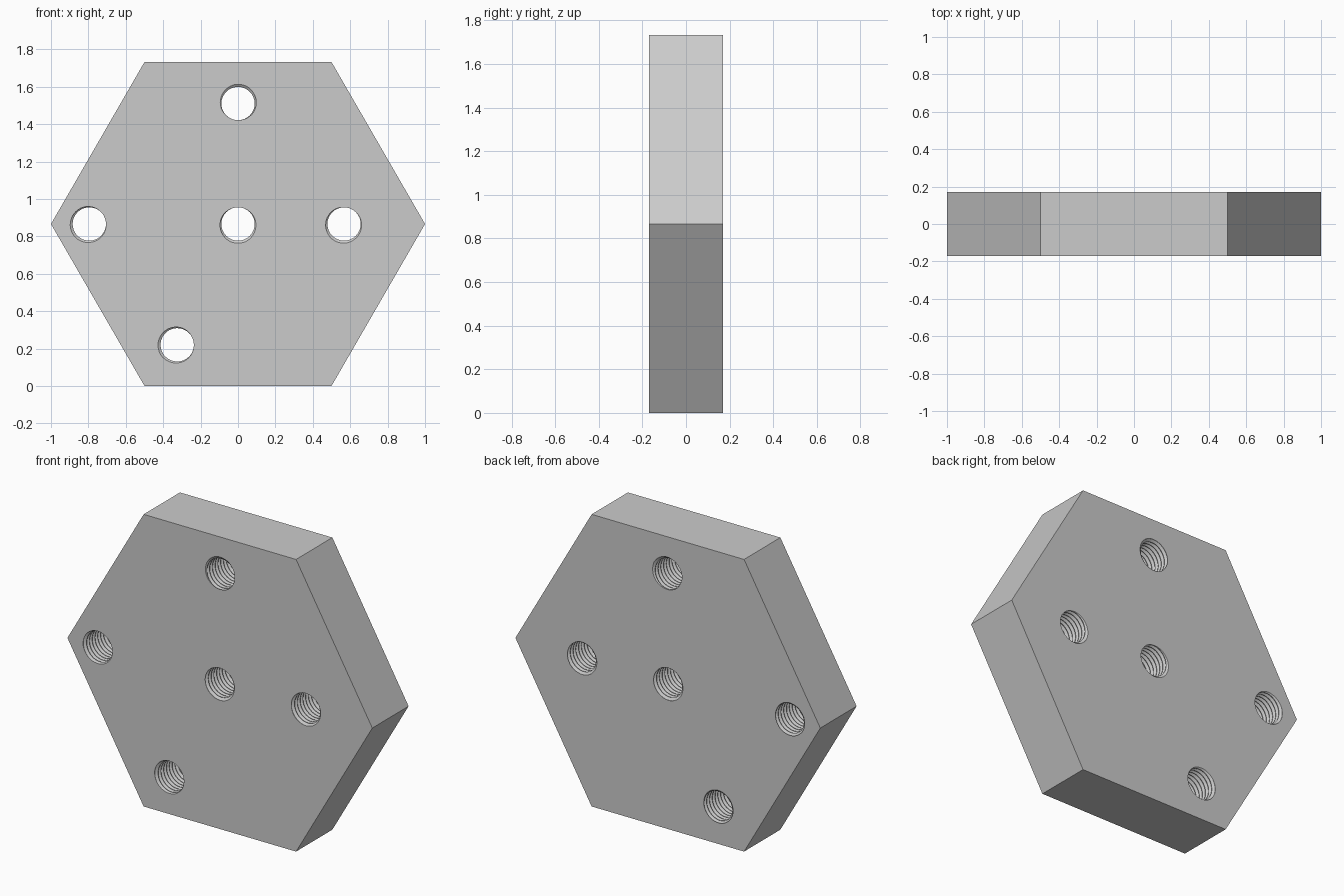
import bpy, bmesh
from math import pi, sin, cos, sqrt

cube = bpy.data.objects.get("Cube")
if cube:
    bpy.data.objects.remove(cube, do_unlink=True)

THICK = 0.34
MID = sqrt(3) / 2
MAJOR, MINOR, PITCH = 0.103, 0.089, 0.026
SEGS = 40
TURNS = int(THICK / PITCH) + 5

# Thread profile over one pitch: (offset along axis in pitches, radius)
PROFILE = [(-0.44, MINOR), (-0.06, MAJOR), (0.06, MAJOR), (0.44, MINOR)]

# Hole centre x, z and the angle at which the thread groove meets the front face
HOLES = [
    (0.0, 1.51, 0.2),
    (-0.795, MID, 4.2),
    (0.0, MID, pi),
    (0.567, MID, 3.5),
    (-0.325, 0.22, 4.5),
]


def add_thread(bm, x, z, phase):
    """Closed right-handed threaded rod along y."""
    start = -THICK / 2 - 2 * PITCH
    steps = TURNS * SEGS
    rows = []
    for off, r in PROFILE:
        row = []
        for s in range(steps + 1):
            a = phase + 2 * pi * s / SEGS
            y = start + PITCH * (s / SEGS + off)
            row.append(bm.verts.new((x + r * sin(a), y, z + r * cos(a))))
        rows.append(row)
    # Flanks and groove bottom, then the land joining each turn to the next
    for a, b in zip(rows, rows[1:]):
        for s in range(steps):
            bm.faces.new((a[s], a[s + 1], b[s + 1], b[s]))
    first, last = rows[0], rows[-1]
    for s in range(steps - SEGS):
        bm.faces.new((last[s], last[s + 1], first[s + SEGS + 1], first[s + SEGS]))
    # Fan caps over the two stepped ends
    begin = first[:SEGS + 1] + [row[0] for row in reversed(rows[1:])]
    end = last[steps - SEGS:] + [row[-1] for row in reversed(rows[:-1])]
    for loop, y in ((begin, start - PITCH), (end, start + PITCH * (TURNS + 1))):
        hub = bm.verts.new((x, y, z))
        for p, q in zip(loop, loop[1:] + loop[:1]):
            bm.faces.new((hub, p, q))


# Hexagonal plate standing on one flat side
bpy.ops.mesh.primitive_cylinder_add(
    vertices=6, radius=1, depth=THICK, location=(0, 0, MID),
    rotation=(pi / 2, pi / 6, 0))
plate = bpy.context.object
plate.name = "hexagonal_plate"
bpy.ops.object.transform_apply(location=True, rotation=True, scale=True)

# Threaded hole cutters
bm = bmesh.new()
for hole in HOLES:
    add_thread(bm, *hole)
bmesh.ops.recalc_face_normals(bm, faces=bm.faces)
mesh = bpy.data.meshes.new("thread_cutters")
bm.to_mesh(mesh)
bm.free()
cutters = bpy.data.objects.new("thread_cutters", mesh)
cutters.hide_render = True
bpy.context.collection.objects.link(cutters)

# Cut the holes
cut = plate.modifiers.new("threaded_holes", 'BOOLEAN')
cut.operation = 'DIFFERENCE'
cut.solver = 'EXACT'
cut.object = cutters
bpy.ops.object.modifier_apply(modifier=cut.name)
bpy.data.objects.remove(cutters, do_unlink=True)
bpy.ops.object.shade_smooth_by_angle(angle=pi / 6)
